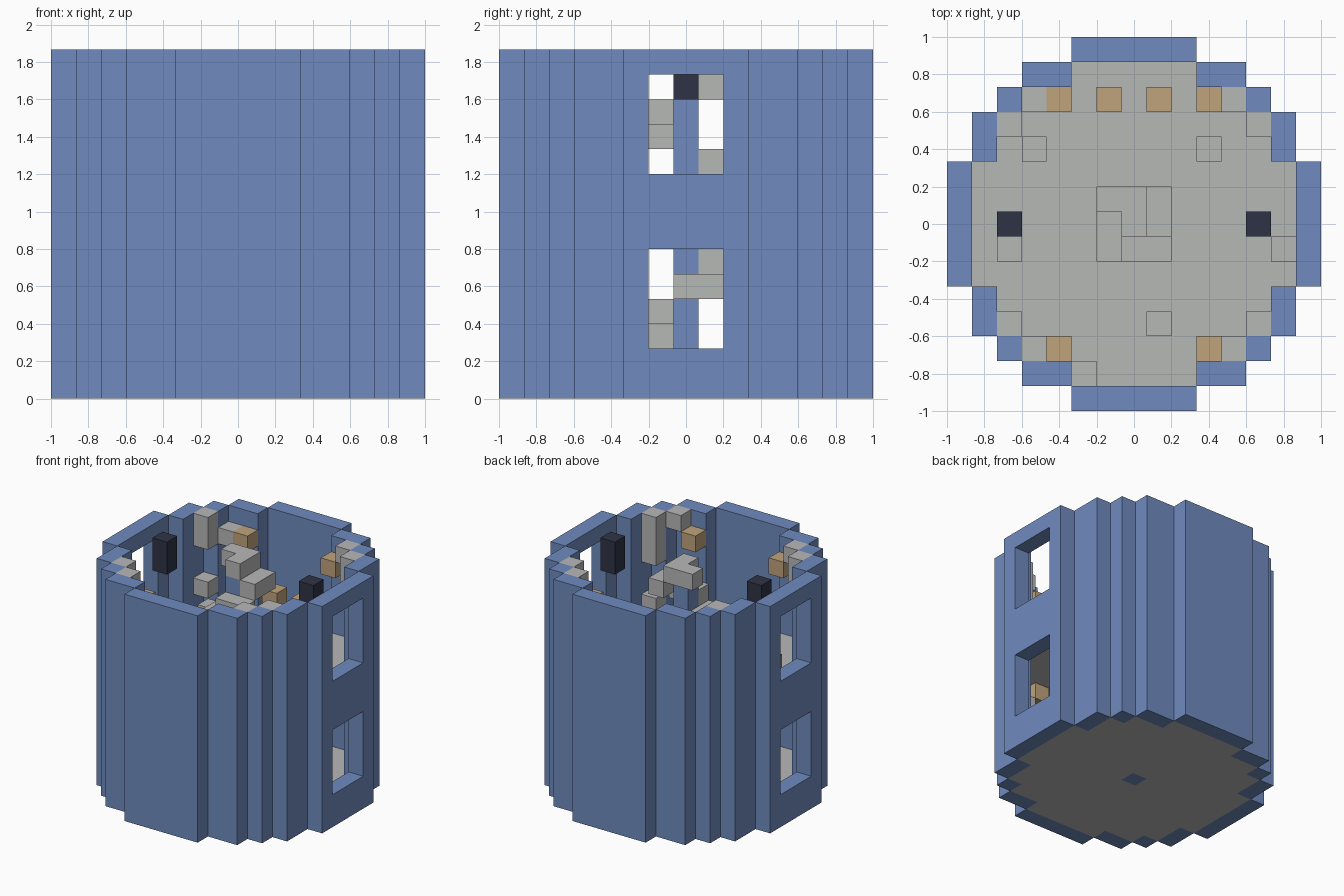
import bpy, bmesh
from mathutils import Vector

cube = bpy.data.objects.get("Cube")
if cube:
    bpy.data.objects.remove(cube, do_unlink=True)

UNIT = 2 / 15          # edge of one building block
LAYERS = 14
STOREY = 7
HALF_WIDTH = [7, 7, 7, 6, 6, 5, 4, 2]   # plan half width for each row |y|


def material(name, rgb):
    mat = bpy.data.materials.new(name)
    mat.use_nodes = True
    mat.diffuse_color = (*rgb, 1)
    bsdf = next(n for n in mat.node_tree.nodes if n.type == 'BSDF_PRINCIPLED')
    bsdf.inputs["Base Color"].default_value = (*rgb, 1)
    bsdf.inputs["Roughness"].default_value = 0.9
    return mat


blue = material("wall_blue", (0.16, 0.26, 0.52))
grey = material("stone_grey", (0.47, 0.48, 0.47))
tan = material("wood_tan", (0.52, 0.37, 0.20))
dark = material("lantern_dark", (0.028, 0.034, 0.06))

cells = {}             # grid cell -> part name
colours = {"tower_wall": blue, "central_column": blue, "floors": grey,
           "spiral_stairs": grey, "corner_blocks": grey, "loose_blocks": grey,
           "wooden_blocks": tan, "hanging_lanterns": dark}


def fill(part, xy, layers):
    for z in layers:
        cells[(xy[0], xy[1], z)] = part


def in_plan(x, y):
    return abs(y) < 8 and abs(x) <= HALF_WIDTH[abs(y)]


plan = [(x, y) for x in range(-7, 8) for y in range(-7, 8) if in_plan(x, y)]

# Outer wall and the two floors, with a stair well in the upper one
for x, y in plan:
    edge = not all(in_plan(x + dx, y + dy)
                   for dx, dy in ((1, 0), (-1, 0), (0, 1), (0, -1)))
    if edge:
        fill("tower_wall", (x, y), range(LAYERS))
    else:
        fill("floors", (x, y), [0])
        if max(abs(x), abs(y)) > 1:
            fill("floors", (x, y), [STOREY])

# Windows on both sides of both storeys
for side in (-7, 7):
    for y in (-1, 0, 1):
        for base in (2, 2 + STOREY):
            for z in range(base, base + 4):
                del cells[(side, y, z)]

# Central column with spiral stairs, two blocks to a step
fill("central_column", (0, 0), range(LAYERS - 1))
steps = [((1, 0), (1, 1)), ((0, 1), (-1, 1)),
         ((-1, 0), (-1, -1)), ((0, -1), (1, -1))]
for z in range(1, LAYERS):
    for xy in steps[z % 4]:
        fill("spiral_stairs", xy, [z])
fill("spiral_stairs", (0, 0), [LAYERS - 1])

# Lanterns under the rim
for x in (-5, 5):
    fill("hanging_lanterns", (x, 0), (12, 13))

# Wooden blocks along the front and back
for x in (-3, 3):
    for y in (-5, 5):
        fill("wooden_blocks", (x, y), (6, 12))
for x in (-1, 1):
    fill("wooden_blocks", (x, 5), [9])

# Blocks high in the corners
for sx in (-1, 1):
    for sy in (-1, 1):
        fill("corner_blocks", (4 * sx, 5 * sy), [5])
        fill("corner_blocks", (5 * sx, 4 * sy), [12, 13])
        fill("corner_blocks", (4 * sx, 5 * sy),
             [12] if (sx, sy) == (-1, 1) else [13])
fill("corner_blocks", (5, -4), [11])

# Loose blocks on and near the upper floor
for xy in ((-5, -1), (6, -1), (1, -4), (-2, -6), (-4, 3), (3, 3), (5, -4)):
    fill("loose_blocks", xy, [8])
fill("loose_blocks", (-5, 4), [9])


def build(part):
    """Make one mesh from the exposed sides of a part's blocks."""
    bm = bmesh.new()
    for cell in [c for c, p in cells.items() if p == part]:
        centre = Vector(cell) + Vector((0, 0, 0.5))
        for axis in range(3):
            for sign in (-1, 1):
                n = Vector((0, 0, 0))
                n[axis] = sign
                if tuple(int(a + b) for a, b in zip(cell, n)) in cells:
                    continue
                u = Vector((0, 0, 0))
                u[(axis + 1) % 3] = 0.5
                v = n.cross(u)
                mid = centre + n / 2
                bm.faces.new([bm.verts.new((mid + a * u + b * v) * UNIT)
                              for a, b in ((-1, -1), (1, -1), (1, 1), (-1, 1))])
    bmesh.ops.remove_doubles(bm, verts=bm.verts[:], dist=0.001)
    bmesh.ops.dissolve_limit(bm, angle_limit=0.01,
                             verts=bm.verts[:], edges=bm.edges[:])
    mesh = bpy.data.meshes.new(part)
    bm.to_mesh(mesh)
    bm.free()
    mesh.materials.append(colours[part])
    bpy.context.scene.collection.objects.link(bpy.data.objects.new(part, mesh))


for name in colours:
    build(name)
